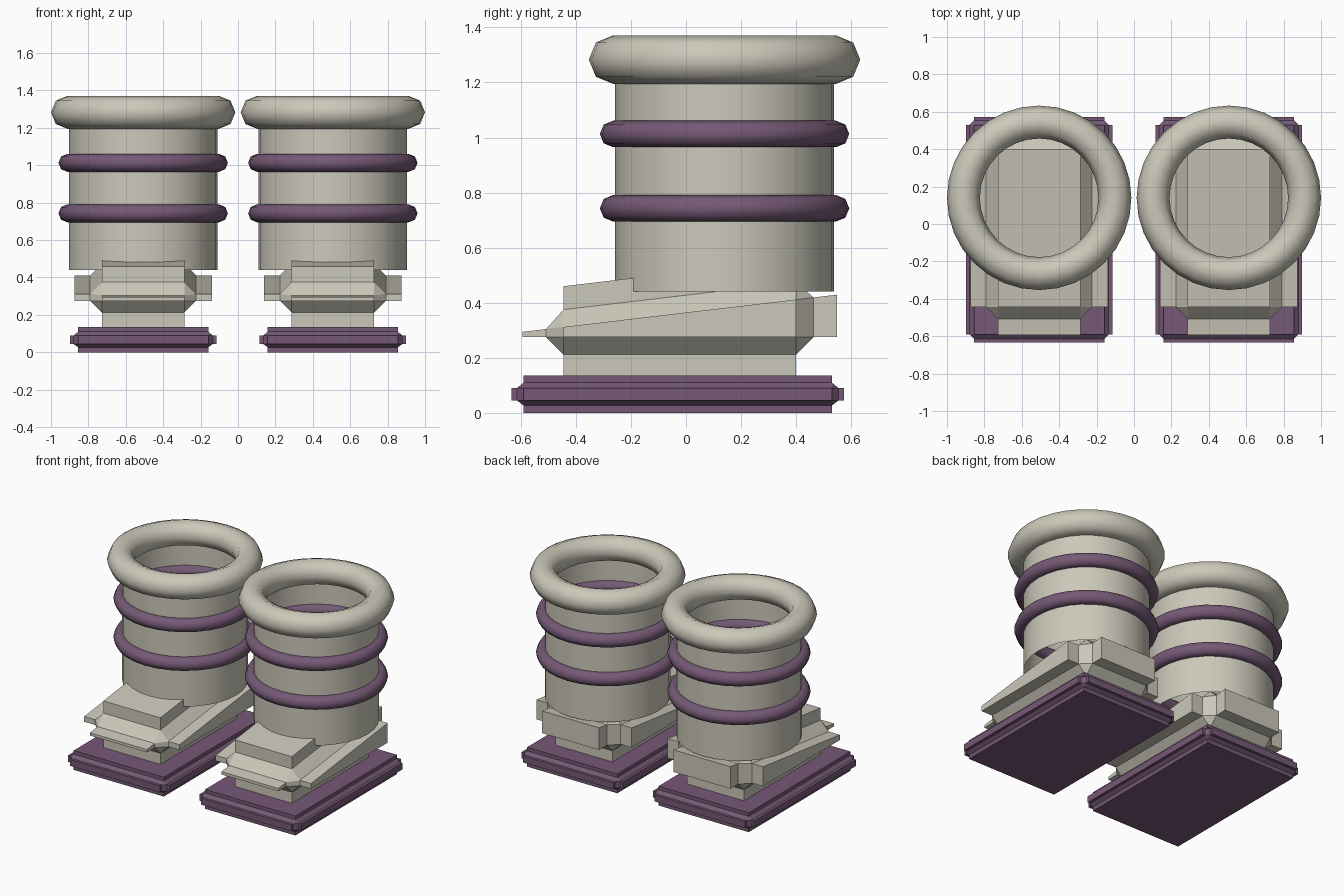
import bpy, bmesh, math

if "Cube" in bpy.data.objects:
    bpy.data.objects.remove(bpy.data.objects["Cube"])


def material(name, rgb):
    m = bpy.data.materials.new(name)
    m.diffuse_color = (*rgb, 1)
    m.use_nodes = True
    m.node_tree.nodes["Principled BSDF"].inputs["Base Color"].default_value = m.diffuse_color
    return m


BONE = material("bone_grey", (0.60, 0.58, 0.49))
PLUM = material("plum", (0.18, 0.10, 0.18))
SHAFT_Y = 0.14


def finish(bm, name, mat, smooth=False):
    mesh = bpy.data.meshes.new(name)
    bm.normal_update()
    bm.to_mesh(mesh)
    bm.free()
    mesh.materials.append(mat)
    if smooth:
        mesh.polygons.foreach_set("use_smooth", [True] * len(mesh.polygons))
    ob = bpy.data.objects.new(name, mesh)
    bpy.context.collection.objects.link(ob)
    return ob


def loft(bm, rings, caps=True, closed=False):
    """Skin a stack of rings that all have the same point count."""
    vs = [[bm.verts.new(p) for p in r] for r in rings]
    n = len(vs[0])
    pairs = list(zip(vs, vs[1:])) + ([(vs[-1], vs[0])] if closed else [])
    for a, b in pairs:
        for i in range(n):
            j = (i + 1) % n
            bm.faces.new((a[i], a[j], b[j], b[i]))
    if caps:
        bm.faces.new(vs[0][::-1])
        bm.faces.new(vs[-1])


def level(z, slope=0.0, y0=0.0):
    return lambda y: z + slope * (y - y0)


def flanged_body(name, mat, cx, hx, y0, y1, layers, flange, reach):
    """Chamfered block (layers = outset, height) with a plate on each side."""
    bm = bmesh.new()
    rings = []
    for o, z in layers:
        pts = [(hx, y0 - o), (hx + o, y0), (hx + o, y1), (hx, y1 + o),
               (-hx, y1 + o), (-hx - o, y1), (-hx - o, y0), (-hx, y0 - o)]
        rings.append([(cx + x, y, z(y)) for x, y in pts])
    loft(bm, rings)
    bmesh.ops.remove_doubles(bm, verts=bm.verts, dist=1e-5)
    # Side, front and back plates
    o, bottom, top = flange
    plates = [(hx + o, hx + reach, y0, y1), (-hx - reach, -hx - o, y0, y1),
              (-hx, hx, y0 - reach, y0 - o), (-hx, hx, y1 + o, y1 + reach)]
    for xa, xb, ya, yb in plates:
        quad = [(xa, ya), (xb, ya), (xb, yb), (xa, yb)]
        loft(bm, [[(cx + x, y, z(y)) for x, y in quad] for z in (bottom, top)])
    return finish(bm, name, mat)


def ring(name, mat, cx, z, major, minor, n=32, m=8):
    bm = bmesh.new()
    rings = []
    for i in range(n):
        a = 2 * math.pi * i / n
        section = []
        for k in range(m):
            t = 2 * math.pi * k / m
            r = major + minor * math.cos(t)
            section.append((cx + r * math.cos(a), SHAFT_Y + r * math.sin(a),
                            z + minor * math.sin(t)))
        rings.append(section)
    loft(bm, rings, caps=False, closed=True)
    bmesh.ops.recalc_face_normals(bm, faces=bm.faces)
    return finish(bm, name, mat, smooth=True)


def tube(name, mat, cx, r, z0, z1, n=32):
    bm = bmesh.new()
    circle = [(cx + r * math.cos(2 * math.pi * i / n),
               SHAFT_Y + r * math.sin(2 * math.pi * i / n)) for i in range(n)]
    loft(bm, [[(x, y, z) for x, y in circle] for z in (z0, z1)], caps=False)
    return finish(bm, name, mat, smooth=True)


for side, cx in (("left", -0.507), ("right", 0.507)):
    # Stepped sole
    low, high = level(0.045), level(0.09)
    flanged_body(side + "_sole", PLUM, cx, 0.348, -0.59, 0.53,
                 [(0, level(0)), (0, level(0.027)), (0.024, low),
                  (0.024, high), (0, level(0.11)), (0, level(0.135))],
                 (0.024, low, high), 0.043)

    # Foot, rising towards the heel
    s, toe, c = 0.118, -0.445, 0.063
    low, high = level(0.275), level(0.312, s, toe)
    flanged_body(side + "_foot", BONE, cx, 0.22, toe, 0.40,
                 [(0, level(0.135)), (0, level(0.212)), (c, low), (c, high),
                  (0, level(0.375, s, toe)), (0, level(0.46, s, toe))],
                 (c, low, high), 0.148)

    # Open shaft, bands and padded cuff
    tube(side + "_shaft", BONE, cx, 0.397, 0.44, 1.283)
    ring(side + "_lower_band", PLUM, cx, 0.743, 0.405, 0.048)
    ring(side + "_upper_band", PLUM, cx, 1.013, 0.405, 0.048)
    ring(side + "_cuff", BONE, cx, 1.283, 0.405, 0.088)
